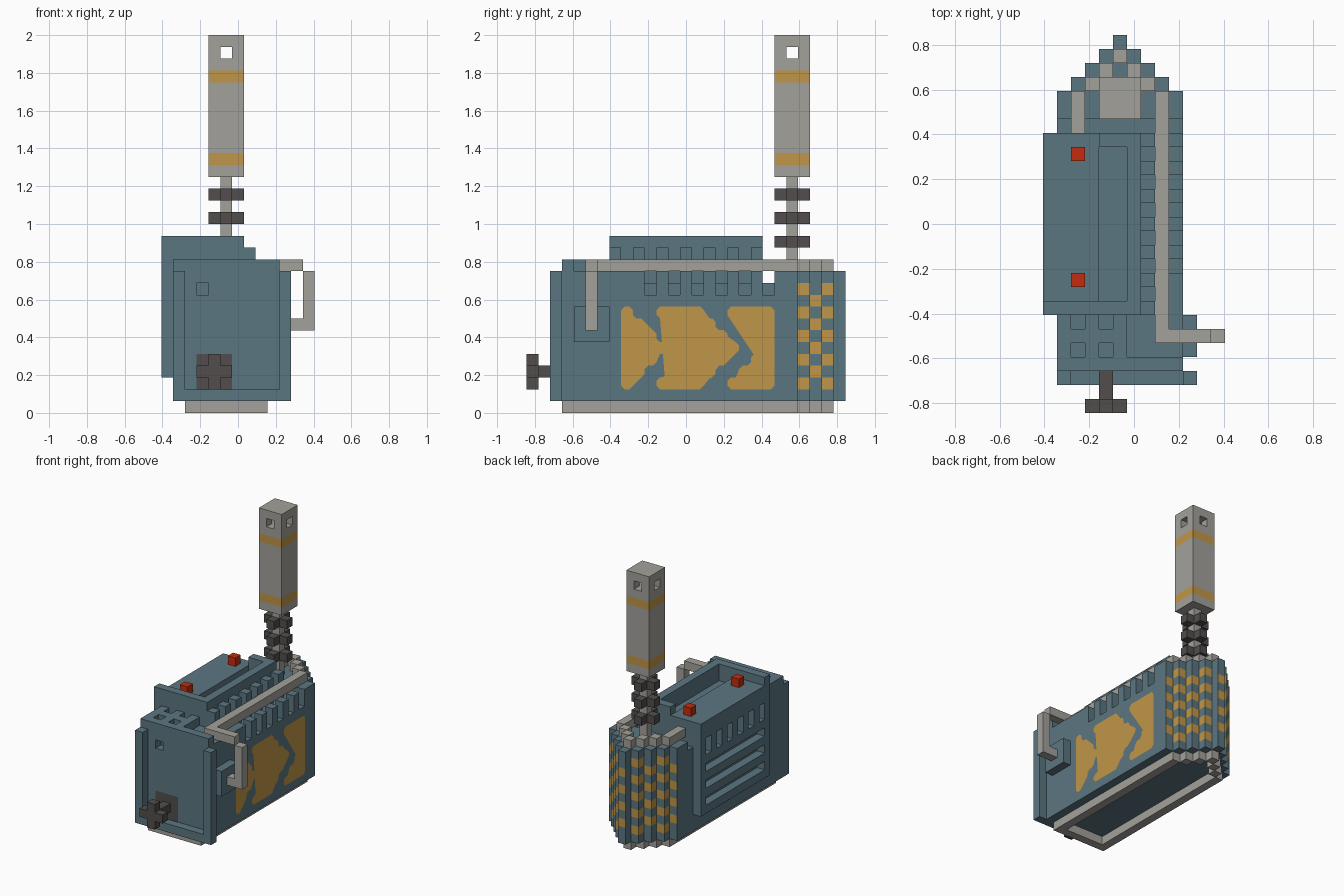
import bpy, bmesh
from itertools import product

cube = bpy.data.objects.get("Cube")
if cube:
    bpy.data.objects.remove(cube, do_unlink=True)

U = 0.0625                       # block size
OX, OY = -6.5 * U, -13.5 * U     # grid origin


def material(name, rgb):
    m = bpy.data.materials.new(name)
    m.use_nodes = True
    m.diffuse_color = (*rgb, 1)
    bsdf = next(n for n in m.node_tree.nodes if n.type == 'BSDF_PRINCIPLED')
    bsdf.inputs["Base Color"].default_value = (*rgb, 1)
    bsdf.inputs["Roughness"].default_value = 0.8
    return m


TEAL = material("teal", (0.105, 0.181, 0.216))
GREY = material("warm grey", (0.367, 0.356, 0.323))
YELLOW = material("ochre yellow", (0.527, 0.305, 0.065))
RED = material("red", (0.539, 0.027, 0.005))
DARK = material("charcoal", (0.084, 0.076, 0.072))


def box(x0, x1, y0, y1, z0, z1):
    """Set of grid cells filling a box."""
    return set(product(range(x0, x1), range(y0, y1), range(z0, z1)))


def pos(x, y, z):
    return (OX + x * U, OY + y * U, z * U)


def finish(name, bm, mats):
    me = bpy.data.meshes.new(name)
    bm.to_mesh(me)
    bm.free()
    for m in mats:
        me.materials.append(m)
    ob = bpy.data.objects.new(name, me)
    bpy.context.collection.objects.link(ob)
    return ob


def blocks(name, cells, mats, rule=None):
    """Skin the exposed sides of the cells; rule(cell, axis, sign) picks the colour."""
    bm = bmesh.new()
    verts = {}

    def vert(p):
        if p not in verts:
            verts[p] = bm.verts.new(pos(*p))
        return verts[p]

    for c in sorted(cells):
        for axis, sign in product(range(3), (0, 1)):
            near = list(c)
            near[axis] += 1 if sign else -1
            if tuple(near) in cells:
                continue
            u, v = (axis + 1) % 3, (axis + 2) % 3
            loop = []
            for du, dv in ((0, 0), (1, 0), (1, 1), (0, 1)):
                p = list(c)
                p[axis] += sign
                p[u] += du
                p[v] += dv
                loop.append(vert(tuple(p)))
            f = bm.faces.new(loop if sign else loop[::-1])
            if rule:
                f.material_index = rule(c, axis, sign)
    return finish(name, bm, mats)


# Housing: main block with a stepped, pointed back
housing = box(1, 10, 3, 23, 1, 12)
for i in range(4):
    housing |= box(2 + i, 9 - i, 23 + i, 24 + i, 1, 12)
housing |= box(1, 10, 3, 4, 12, 13) | box(1, 6, 4, 7, 12, 13)      # raised front top
housing -= box(7, 9, 7, 21, 11, 12) | box(1, 10, 20, 21, 11, 12)   # sunk deck and cross channel
for y in range(10, 21, 2):                                         # notches in the side wall
    housing -= box(9, 10, y, y + 1, 10, 12)
for x, y in product((2, 4), (4, 6)):                               # vent holes on top
    housing -= box(x, x + 1, y, y + 1, 12, 13)
housing -= box(3, 4, 3, 4, 10, 11)                                 # hole in front panel


def checker(c, axis, sign):
    x, y, z = c
    if not 2 <= z <= 10 or y < 22 or y != 22 + min(x - 1, 9 - x):
        return 0
    side = axis == 0 and 23 <= y <= 25
    back = axis == 1 and sign == 1
    return 1 if (side or back) and (z + y) % 2 == 1 else 0


blocks("housing", housing, [TEAL, YELLOW], checker)

# Front frame and handle mount
blocks("front_frame", box(1, 2, 2, 3, 1, 12) | box(10, 11, 2, 3, 1, 12)
       | box(2, 10, 2, 3, 1, 2), [TEAL])
blocks("handle_mount", box(10, 11, 4, 7, 6, 9), [TEAL])

# Side unit with raised rim, trough, vents and slats
unit = box(0, 7, 7, 20, 3, 15)
unit -= box(0, 4, 8, 20, 14, 15) | box(4, 6, 8, 19, 13, 15)
for y in range(8, 19, 2):
    unit -= box(0, 1, y, y + 1, 10, 12)
for z in (4, 6, 8):
    unit -= box(0, 1, 8, 19, z, z + 1)
blocks("side_unit", unit, [TEAL])

# Cooling fins beside the unit
fins = set()
for y in range(7, 20, 2):
    fins |= box(7, 8, y, y + 1, 11, 14)
blocks("cooling_fins", fins, [TEAL])

# Red buttons
for name, y in (("front_button", 9), ("rear_button", 18)):
    blocks(name, box(2, 3, y, y + 1, 14, 15), [RED])


# Base frame and top rim share the stepped back outline
def pointed_rim(z):
    rim = set()
    for x in range(3, 8):
        y = 25 - abs(x - 5)
        rim |= box(x, x + 1, y, y + 1, z, z + 1)
    return rim


blocks("base_frame", pointed_rim(0) | box(2, 3, 3, 23, 0, 1) | box(8, 9, 3, 23, 0, 1)
       | box(3, 8, 3, 4, 0, 1), [GREY])
blocks("top_rim", pointed_rim(12) | box(2, 3, 20, 23, 12, 13), [GREY])

# Handle: long bar on top, bending out and down at the front
blocks("handle", box(8, 9, 5, 23, 12, 13) | box(9, 12, 5, 6, 12, 13)
       | box(12, 13, 5, 6, 7, 12) | box(11, 12, 5, 6, 7, 8), [GREY])

# Antenna: stem, cross-shaped rings, striped head with cross holes
blocks("antenna_stem", box(5, 6, 22, 23, 12, 20), [GREY])
for i, z in enumerate((14, 16, 18)):
    ring = box(4, 7, 22, 23, z, z + 1) | box(5, 6, 21, 24, z, z + 1)
    blocks(f"antenna_ring_{i + 1}", ring, [DARK])
head = box(4, 7, 21, 24, 20, 32) - box(4, 7, 22, 23, 30, 31) - box(5, 6, 21, 24, 30, 31)
blocks("antenna_head", head, [GREY, YELLOW],
       lambda c, axis, sign: int(axis < 2 and c[2] in (21, 28)))

# Front knob: cross wheel, shaft and backing plate
blocks("knob", box(3, 6, 0, 1, 3, 4) | box(4, 5, 0, 1, 2, 5) | box(4, 5, 1, 3, 3, 4), [DARK])
bm = bmesh.new()
bm.faces.new([bm.verts.new(pos(x, 2.95, z)) for x, z in ((3, 2), (6, 2), (6, 5), (3, 5))])
finish("knob_plate", bm, [DARK])


# Stepped chevrons on the side, with clipped corners
def chevron(name, left, right):
    """left/right: functions giving the edge for each of seven rows."""
    pts = []
    for r in range(7):
        pts += [(right(r), 2 + r), (right(r), 3 + r)]
    for r in reversed(range(7)):
        pts += [(left(r), 3 + r), (left(r), 2 + r)]
    pts = [p for i, p in enumerate(pts) if p != pts[i - 1]]
    # drop points on straight runs
    n = len(pts)
    pts = [p for i, p in enumerate(pts)
           if not (pts[i - 1][0] == p[0] == pts[(i + 1) % n][0])]
    n, cut = len(pts), 0.3
    outline = []
    for i, p in enumerate(pts):
        for q in (pts[i - 1], pts[(i + 1) % n]):
            d = max(abs(q[0] - p[0]), abs(q[1] - p[1]))
            outline.append((p[0] + (q[0] - p[0]) / d * cut, p[1] + (q[1] - p[1]) / d * cut))
    bm = bmesh.new()
    face = bm.faces.new([bm.verts.new(pos(10.08, y, z)) for y, z in outline])
    bmesh.ops.triangulate(bm, faces=[face])
    finish(name, bm, [YELLOW])


def step(start):
    return lambda r: start + 3 - abs(r - 3)


chevron("chevron_front", lambda r: 8, step(9))
chevron("chevron_middle", step(11), step(15))
chevron("chevron_rear", step(17), lambda r: 21)
